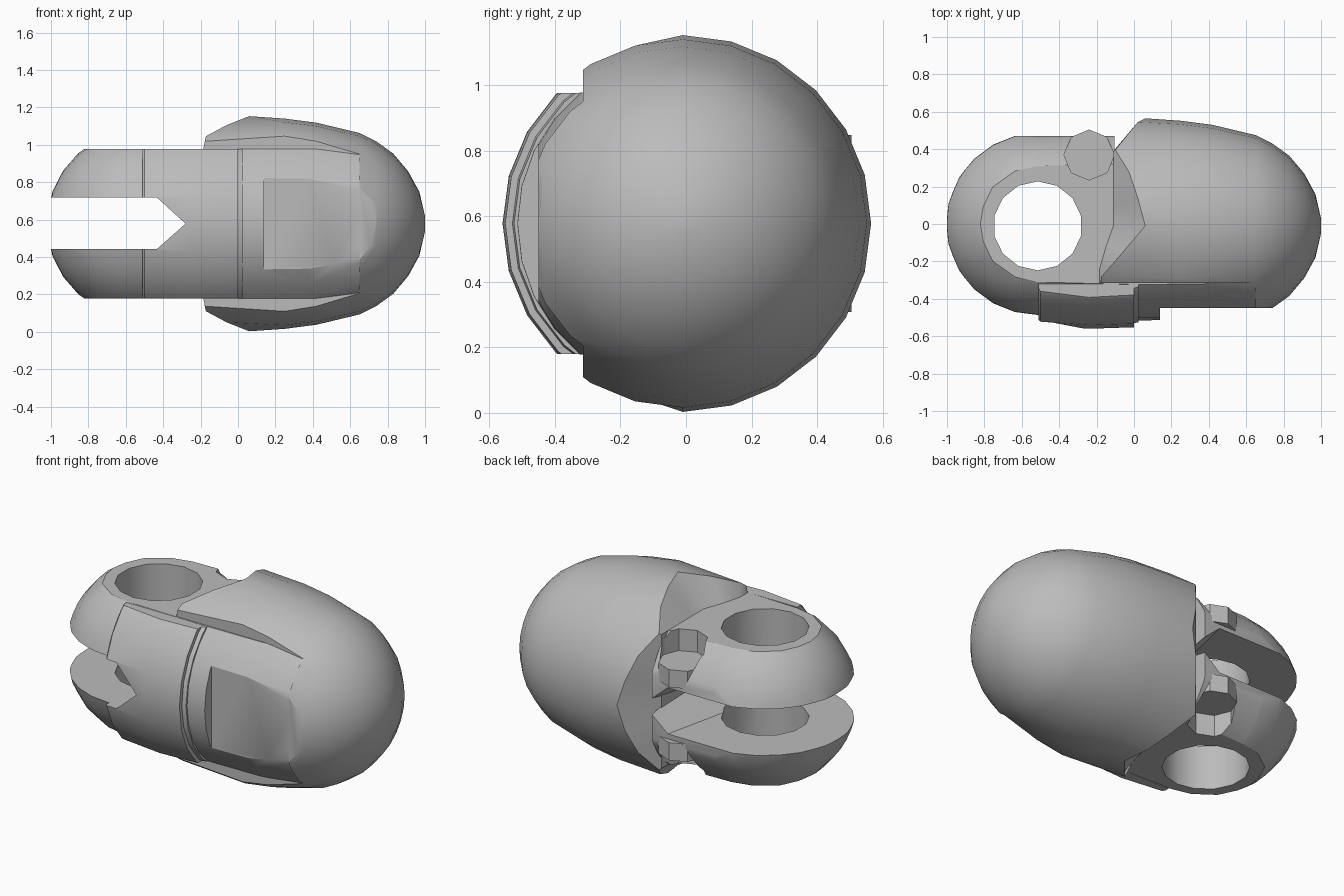
import bpy, bmesh
from math import sin, cos, pi, radians, atan2

old = bpy.data.objects.get("Cube")
if old:
    bpy.data.objects.remove(old)

MID = 0.578   # height of the long axis

grey = bpy.data.materials.new("plain grey")
grey.use_nodes = True
grey.diffuse_color = (0.5, 0.5, 0.5, 1)
grey.node_tree.nodes["Principled BSDF"].inputs["Base Color"].default_value = (0.5, 0.5, 0.5, 1)


def finish(name, bm):
    bmesh.ops.remove_doubles(bm, verts=bm.verts, dist=1e-5)
    bmesh.ops.recalc_face_normals(bm, faces=bm.faces)
    mesh = bpy.data.meshes.new(name)
    bm.to_mesh(mesh)
    bm.free()
    ob = bpy.data.objects.new(name, mesh)
    bpy.context.collection.objects.link(ob)
    mesh.materials.append(grey)
    return ob


def lathe(name, profile, segs, y=0, warp=None):
    """Spin (x, radius) points about the long axis; warp may bend each ring."""
    bm = bmesh.new()
    rings = []
    for i, (x, r) in enumerate(profile):
        ring = []
        for k in range(segs):
            a = 2 * pi * k / segs
            px, pr = warp(i, x, r, cos(a), abs(sin(a))) if warp else (x, r)
            ring.append(bm.verts.new((px, y + pr * cos(a), MID + pr * sin(a))))
        rings.append(ring)
    for a, b in zip(rings, rings[1:]):
        for k in range(segs):
            j = (k + 1) % segs
            bm.faces.new((a[k], a[j], b[j], b[k]))
    bm.faces.new(rings[0])
    bm.faces.new(rings[-1])
    return finish(name, bm)


def prism(name, points, y0, y1):
    """Extrude an (x, height from axis) outline along y."""
    bm = bmesh.new()
    face = bm.faces.new([bm.verts.new((x, y0, MID + z)) for x, z in points])
    new = bmesh.ops.extrude_face_region(bm, geom=[face])["geom"]
    verts = [v for v in new if isinstance(v, bmesh.types.BMVert)]
    bmesh.ops.translate(bm, verts=verts, vec=(0, y1 - y0, 0))
    return finish(name, bm)


def box(x0, x1, y0, y1, z0, z1):
    return prism("cutter", [(x0, z0), (x1, z0), (x1, z1), (x0, z1)], y0, y1)


def post(name, x, y, r, z0, z1, sides):
    bm = bmesh.new()
    bmesh.ops.create_cone(bm, cap_ends=True, segments=sides, radius1=r, radius2=r, depth=z1 - z0)
    bmesh.ops.translate(bm, verts=bm.verts, vec=(x, y, MID + (z0 + z1) / 2))
    return finish(name, bm)


def cut(ob, cutter, mode="DIFFERENCE"):
    mod = ob.modifiers.new("cut", "BOOLEAN")
    mod.operation, mod.solver, mod.object = mode, "EXACT", cutter
    bpy.context.view_layer.objects.active = ob
    bpy.ops.object.modifier_apply(modifier=mod.name)
    bpy.data.objects.remove(cutter)


def slot():
    """V-ended slot between the prongs, running deeper toward the back."""
    ob = prism("cutter", [(-1.5, -0.135), (-0.45, -0.135), (-0.29, 0),
                          (-0.45, 0.14), (-1.5, 0.14)], -0.6, 0.6)
    for v in ob.data.vertices:
        if v.co.y > 0:
            v.co.x += 0.27
    return ob


# Core: round-ended bar with flat top and bottom, forked at its right end
R = 0.507
cap = [(-0.515 - R * cos(radians(a)), R * sin(radians(a))) for a in range(6, 91, 14)]
core = lathe("core", cap + [(-0.51, R), (0.05, 0.515), (0.38, 0.512), (0.65, 0.487), (0.66, 0.46)], 28)
cut(core, box(-2, 2, -2, 2, -0.4, 0.4), "INTERSECT")
cut(core, slot())
cut(core, post("cutter", -0.515, -0.01, 0.238, -1, 1, 14))
cut(core, box(0.14, 2, -2, -0.45, -1, 1))
cut(core, box(-0.7, 0.2, 0.47, 2, -1, 1))
cut(core, box(-0.105, 2, 0.12, 2, -1, 1))

# Pins sit at the bottom of eight-sided recesses in both prongs
pins = []
for side, label in ((1, "upper"), (-1, "lower")):
    lo, hi = sorted((side * 0.27, side * 1.0))
    cut(core, post("cutter", -0.24, 0.37, 0.135, lo, hi, 8))
    lo, hi = sorted((side * 0.165, side * 0.27))
    pins.append(post(label + "_pin", -0.24, 0.37, 0.135, lo, hi, 8))

# Band wrapped round the front of the fork
band = lathe("front_band", [(-0.51, 0.53), (-0.5, 0.54), (-0.24, 0.56), (0, 0.552),
                            (0.001, 0.53), (0.025, 0.525)], 24)
cut(band, box(-2, 2, -2, -0.32, -0.399, 0.399), "INTERSECT")
cut(band, slot())


# Shell: domed cover; its rim is hollowed at the top, bottom and back,
# reaches forward at the corners and sweeps over the fork at the front
def rim(i, x, r, c, s):
    t = min(1, max(0, -c * r / 0.31))
    edge = r - min(0.06 * t, 0.035)
    if i == 0:   # inner edge is square, fitting the fork
        return x - 0.08 * t, min(r, 0.4 / max(abs(c), s), edge - 0.006)
    if i == 1:
        if c > 0.01:
            corner = abs(atan2(s, c) / (pi / 4) - 1)
            return -0.1 + 0.16 * corner ** 0.7, r
        return x - 0.25 * t, edge
    return x, r


shell = lathe("shell", [(-0.11, 0.575), (0.06, 0.575), (0.25, 0.562), (0.42, 0.54), (0.65, 0.485),
                        (0.74, 0.44), (0.83, 0.375), (0.91, 0.28), (0.97, 0.17), (1, 0.04)],
              24, -0.01, rim)
cut(shell, box(-1, 0.65, -2, -0.315, -1, 1))
cut(shell, box(0.14, 2, -2, -0.45, -1, 1))

# Shading: smooth curves, crisp edges
bpy.ops.object.select_all(action="DESELECT")
for ob in [core, band, shell] + pins:
    ob.select_set(True)
    bpy.context.view_layer.objects.active = ob
bpy.ops.object.shade_smooth_by_angle(angle=radians(30))
